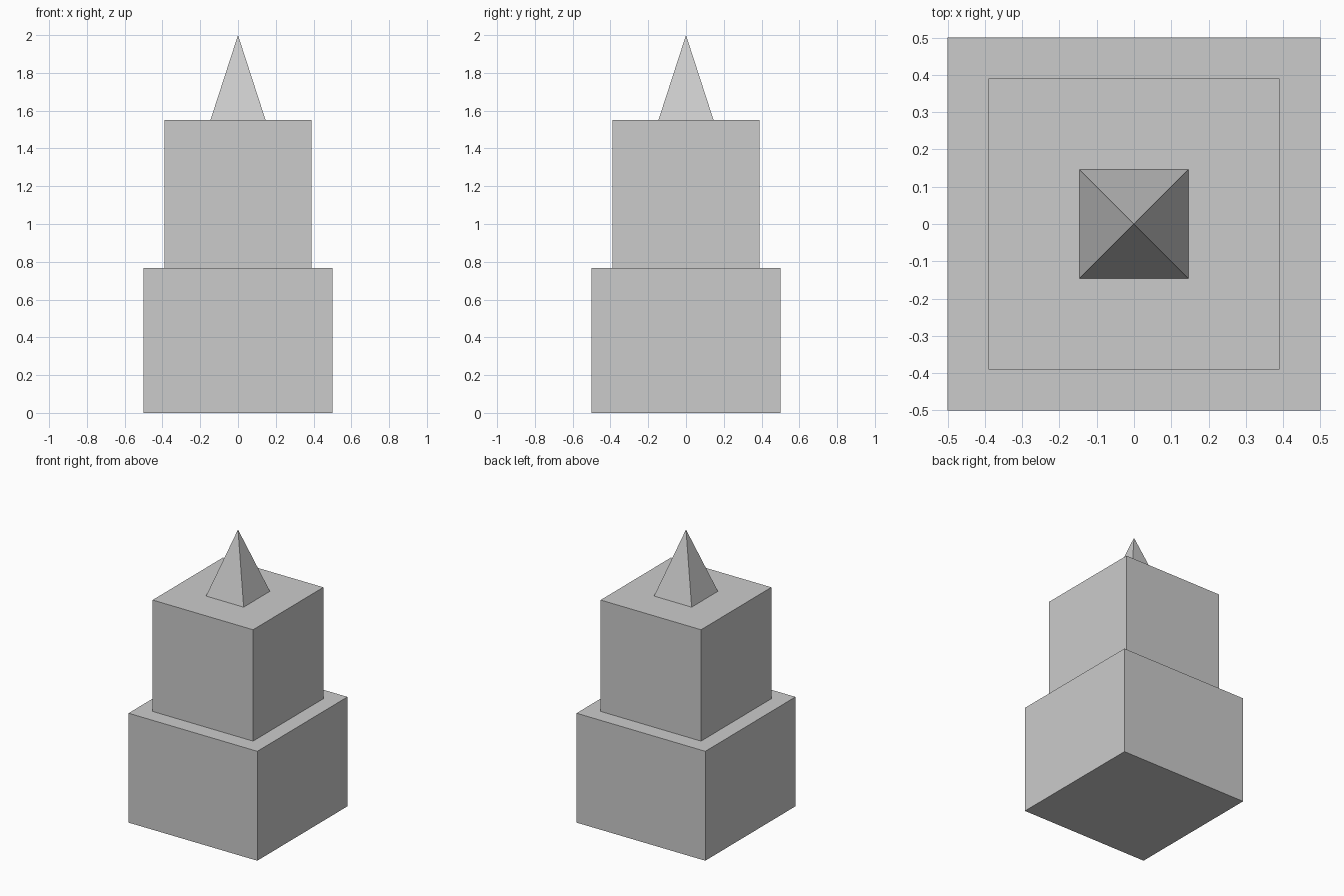
import bpy
import math

if "Cube" in bpy.data.objects:
    bpy.data.objects.remove(bpy.data.objects["Cube"])


def square_tier(name, half_bottom, half_top, z0, z1):
    """Four-sided tier aligned to the axes; a zero top gives a pyramid."""
    bpy.ops.mesh.primitive_cone_add(
        vertices=4,
        radius1=half_bottom * math.sqrt(2),
        radius2=half_top * math.sqrt(2),
        depth=z1 - z0,
        location=(0, 0, (z0 + z1) / 2),
        rotation=(0, 0, math.pi / 4),
    )
    obj = bpy.context.object
    obj.name = name
    bpy.ops.object.transform_apply(location=False, rotation=True, scale=True)
    return obj


# Stacked tower: wide base, narrower upper block, pointed spire
square_tier("base_block", 0.5, 0.5, 0.0, 0.768)
square_tier("upper_block", 0.39, 0.39, 0.768, 1.55)
square_tier("spire", 0.146, 0.0, 1.55, 2.0)
